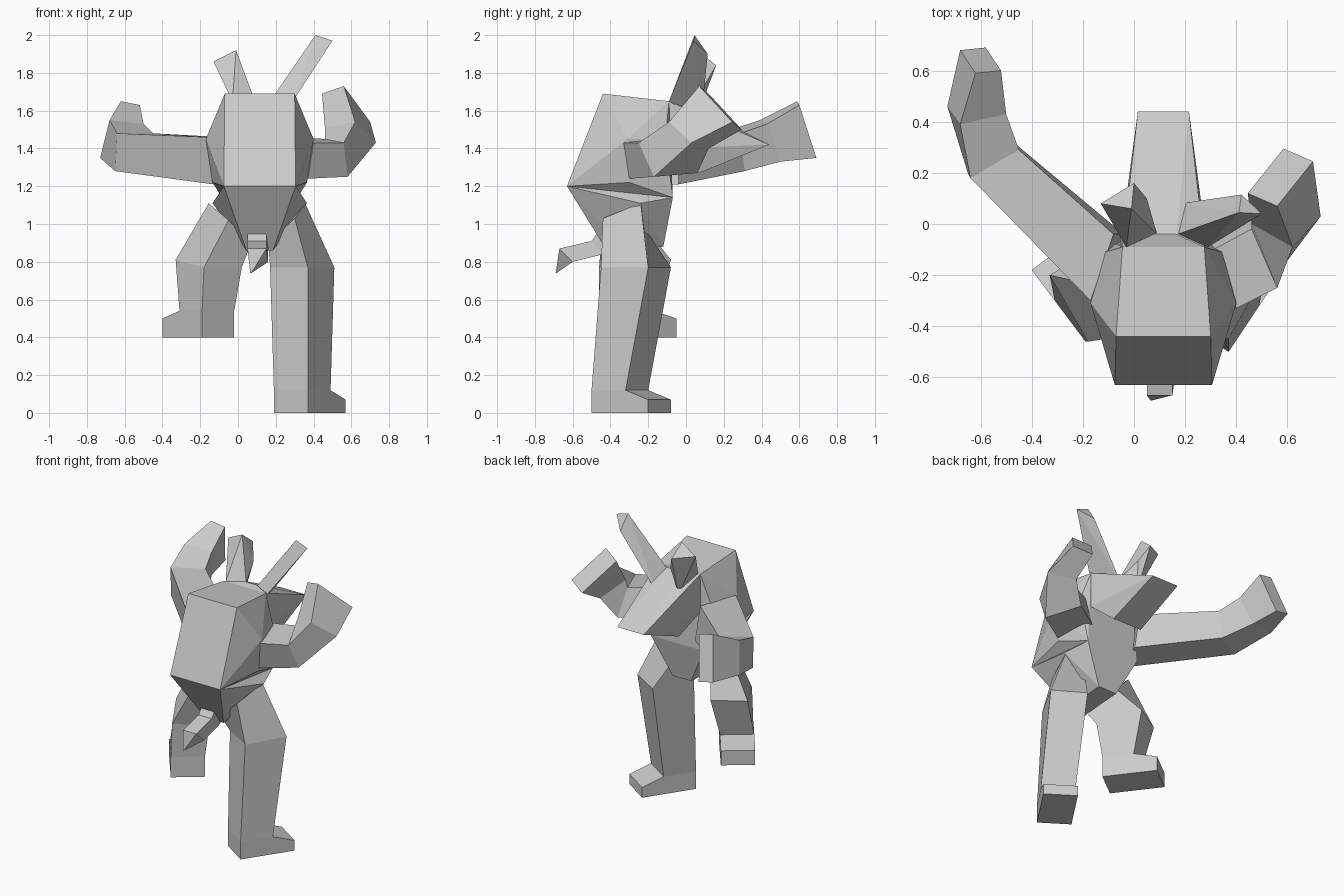
import bpy, bmesh
from mathutils import Vector as V


def finish(name, bm):
    bmesh.ops.recalc_face_normals(bm, faces=bm.faces)
    mesh = bpy.data.meshes.new(name)
    bm.to_mesh(mesh)
    bm.free()
    bpy.context.collection.objects.link(bpy.data.objects.new(name, mesh))


def hull(name, points):
    """Faceted solid wrapped around a few corner points."""
    bm = bmesh.new()
    verts = [bm.verts.new(p) for p in points]
    res = bmesh.ops.convex_hull(bm, input=verts)
    junk = {g for k in ("geom_interior", "geom_unused") for g in res[k]
            if isinstance(g, bmesh.types.BMVert)}
    bmesh.ops.delete(bm, geom=list(junk), context='VERTS')
    bmesh.ops.dissolve_limit(bm, angle_limit=0.02, verts=bm.verts, edges=bm.edges)
    finish(name, bm)


def loft(name, sections):
    """Four-sided limb; each section is a corner and its two neighbours."""
    bm = bmesh.new()
    rings = []
    for a, b, d in sections:
        a, b, d = V(a), V(b), V(d)
        rings.append([bm.verts.new(p) for p in (a, b, b + d - a, d)])
    for r, s in zip(rings, rings[1:]):
        for i in range(4):
            j = (i + 1) % 4
            bm.faces.new((r[i], r[j], s[j], s[i]))
    bm.faces.new(rings[0])
    bm.faces.new(rings[-1])
    finish(name, bm)


MID = 0.115  # the torso is symmetric about this x


def both(points):
    return [(MID + s * w, y, z) for w, y, z in points for s in (-1, 1)]


# torso: flat sloping back, wide shoulders
hull("torso", both([(0.185, -0.44, 1.69), (0.19, -0.63, 1.20), (0.16, -0.09, 1.65),
                    (0.285, -0.31, 1.45), (0.25, -0.30, 1.22), (0.23, -0.11, 1.45),
                    (0.20, -0.07, 1.14)]))

# pelvis tapering to the crotch
hull("pelvis", both([(0.19, -0.63, 1.20), (0.14, -0.46, 1.01), (0.25, -0.24, 1.11),
                     (0.20, -0.07, 1.14), (0.07, -0.42, 0.86), (0.07, -0.12, 0.88)]))

# wedge-shaped head and snout
hull("head", both([(0.16, -0.09, 1.65), (0.05, -0.04, 1.66), (0.10, 0.44, 1.42),
                   (0.11, 0.07, 1.27), (0.17, -0.08, 1.40), (0.10, 0.04, 1.58)]))

# ears
hull("left_ear", [(-0.03, -0.09, 1.65), (0.09, -0.04, 1.65), (0.02, 0.05, 1.55),
                  (-0.13, 0.08, 1.86), (-0.01, 0.06, 1.92), (0.0, 0.16, 1.84),
                  (0.05, 0.10, 1.74)])
hull("right_ear", [(0.17, -0.04, 1.65), (0.29, -0.09, 1.65), (0.18, 0.08, 1.55),
                   (0.41, 0.045, 2.0), (0.50, 0.04, 1.97), (0.42, 0.115, 1.90)])

# arms: shoulder, elbow, wrist, hand
loft("left_arm", [
    ((-0.17, -0.30, 1.46), (-0.08, -0.04, 1.46), (-0.13, -0.30, 1.21)),
    ((-0.64, 0.18, 1.48), (-0.45, 0.29, 1.48), (-0.65, 0.20, 1.28)),
    ((-0.68, 0.39, 1.55), (-0.50, 0.43, 1.53), (-0.73, 0.46, 1.35)),
    ((-0.62, 0.59, 1.65), (-0.52, 0.60, 1.63), (-0.68, 0.68, 1.37))])
loft("right_arm", [
    ((0.40, -0.33, 1.43), (0.31, -0.10, 1.46), (0.37, -0.30, 1.24)),
    ((0.56, -0.25, 1.43), (0.46, -0.02, 1.45), (0.58, -0.17, 1.25)),
    ((0.62, -0.09, 1.54), (0.46, 0.00, 1.51), (0.73, 0.03, 1.43)),
    ((0.56, 0.07, 1.73), (0.445, 0.12, 1.69), (0.70, 0.245, 1.54))])


# legs: hip, knee and ankle loft, ending in a wedge foot
def leg(side, hip, knee, heel_out, heel_in, toe_out, ground, frac, ankle_h, toe_h):
    a, b, t = (V((*p, ground)) for p in (heel_out, heel_in, toe_out))
    up = V((0, 0, 1))
    front = a.lerp(t, frac)
    loft(side + "_leg", [hip, knee, (a + up * ankle_h, b + up * ankle_h, front + up * ankle_h)])
    profile = [a, t, t + up * toe_h, front + up * ankle_h, a + up * ankle_h]
    hull(side + "_foot", profile + [p + (b - a) for p in profile])


leg("right", ((0.30, -0.44, 1.03), (0.16, -0.42, 0.90), (0.355, -0.24, 1.11)),
    ((0.37, -0.45, 0.77), (0.17, -0.33, 0.77), (0.51, -0.20, 0.77)),
    (0.37, -0.50), (0.19, -0.38), (0.57, -0.20), 0.0, 0.6, 0.12, 0.07)
leg("left", ((-0.05, -0.44, 1.02), (0.07, -0.42, 0.90), (-0.155, -0.24, 1.11)),
    ((-0.18, -0.46, 0.77), (0.02, -0.34, 0.77), (-0.33, -0.20, 0.81)),
    (-0.19, -0.46), (-0.02, -0.33), (-0.40, -0.18), 0.4, 0.57, 0.14, 0.10)

# tail: bent, ending in a drooping point
loft("tail", [
    ((0.05, -0.42, 1.02), (0.15, -0.42, 1.02), (0.05, -0.40, 0.85)),
    ((0.05, -0.50, 0.91), (0.15, -0.50, 0.91), (0.06, -0.44, 0.84)),
    ((0.05, -0.67, 0.87), (0.15, -0.67, 0.87), (0.06, -0.60, 0.80)),
    ((0.065, -0.69, 0.74), (0.07, -0.69, 0.74), (0.065, -0.685, 0.74))])
